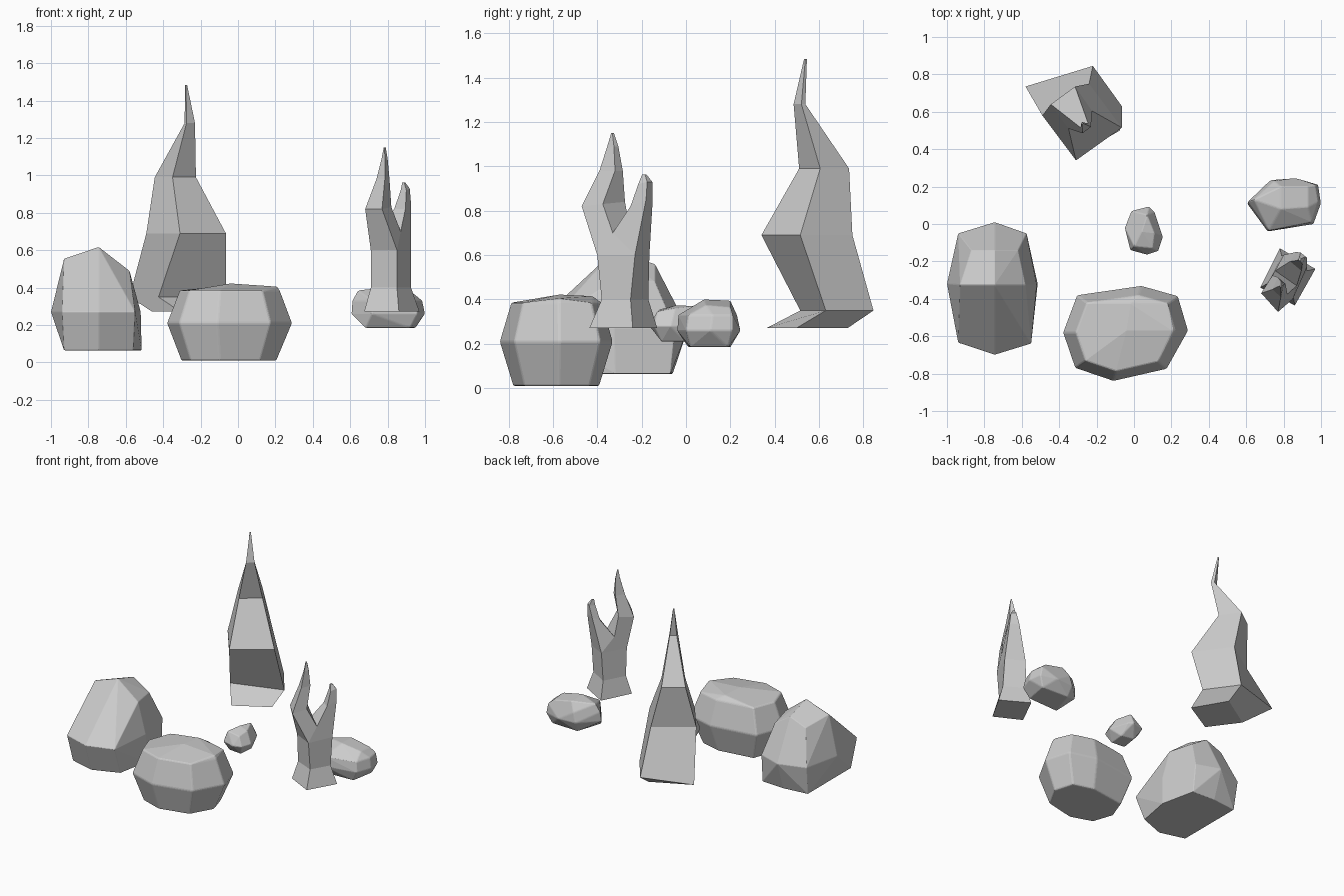
import bpy, bmesh
from math import radians


def finish(name, bm, bevel=0):
    bmesh.ops.remove_doubles(bm, verts=bm.verts, dist=0.0005)
    bmesh.ops.recalc_face_normals(bm, faces=bm.faces)
    me = bpy.data.meshes.new(name)
    bm.to_mesh(me)
    bm.free()
    ob = bpy.data.objects.new(name, me)
    bpy.context.collection.objects.link(ob)
    if bevel:
        mod = ob.modifiers.new("worn_edges", 'BEVEL')
        mod.width, mod.segments, mod.limit_method = bevel, 2, 'ANGLE'
        mod.angle_limit = radians(15)
    return ob


def rock(name, layers, extra=(), bevel=0.008):
    """Convex boulder from (z, outline) layers plus single high points."""
    bm = bmesh.new()
    for z, outline in layers:
        for x, y in outline:
            bm.verts.new((x, y, z))
    for p in extra:
        bm.verts.new(p)
    res = bmesh.ops.convex_hull(bm, input=bm.verts)
    loose = [v for v in bm.verts if not v.link_faces]
    bmesh.ops.delete(bm, geom=loose, context='VERTS')
    bmesh.ops.dissolve_limit(bm, angle_limit=radians(6), verts=bm.verts, edges=bm.edges)
    return finish(name, bm, bevel)


def face(bm, pts):
    bm.faces.new([bm.verts.new(p) for p in pts])


def loft(bm, rings, bottom=True, top=True):
    """Four-sided skin through consecutive rings of 3D points."""
    for a, b in zip(rings, rings[1:]):
        for i in range(4):
            j = (i + 1) % 4
            face(bm, (a[i], a[j], b[j], b[i]))
    if bottom:
        face(bm, rings[0])
    if top:
        face(bm, rings[-1])


def ring(z, *pts):
    return [(x, y, z) for x, y in pts]


# Front boulder
mid = [(.04, -.33), (.235, -.385), (.29, -.57), (.175, -.775),
       (-.11, -.84), (-.315, -.77), (-.38, -.58), (-.305, -.38)]


def shrink(pts, cx, cy, s):
    return [(cx + (x - cx) * s, cy + (y - cy) * s) for x, y in pts]


rock("front_boulder", [(.01, shrink(mid, -.06, -.585, .76)), (.21, mid),
                       (.385, shrink(mid, -.04, -.58, .8))],
     [(-.04, -.57, .422), (.21, -.57, .405), (-.02, -.42, .415)])

# Left boulder, with a ridge and a sloping front
rock("left_boulder", [
    (.065, [(-.93, -.58), (-.745, -.63), (-.56, -.56), (-.515, -.32),
            (-.57, -.07), (-.745, -.06), (-.93, -.08)]),
    (.27, [(-.745, .01), (-.575, -.05), (-.52, -.325), (-.55, -.64),
           (-.745, -.70), (-.94, -.635), (-1, -.32), (-.94, -.05)])],
    [(-.93, -.325, .555), (-.745, -.325, .618), (-.58, -.325, .49),
     (-.745, -.14, .56), (-.87, -.14, .51), (-.62, -.14, .48)], .004)

# Right boulder
rock("right_boulder", [
    (.185, [(.68, .01), (.92, .02), (.95, .19), (.74, .2)]),
    (.26, [(.605, .11), (.715, -.04), (.96, 0), (1, .11), (.985, .21), (.865, .245), (.73, .235)]),
    (.33, [(.61, .12), (.72, -.035), (.95, .01), (.985, .12), (.97, .21), (.75, .23)])],
    [(.64, .13, .385), (.785, .08, .4), (.93, .09, .375), (.93, .2, .365), (.785, .2, .395)], .006)

# Small pebble
rock("pebble", [
    (.21, [(0, -.1), (.1, -.11), (.11, .0), (.02, .02)]),
    (.28, [(-.015, .07), (.08, .095), (.11, .065), (.155, -.07), (.13, -.145),
           (.07, -.165), (-.02, -.14), (-.05, -.02)])],
    [(.07, .05, .37), (.04, -.04, .375), (.11, -.05, .36), (.0, -.12, .355), (.1, -.13, .345)], .005)

# Tall bent spike: rings run left, front, right, back
bm = bmesh.new()
loft(bm, [
    ring(.272, (-.46, .57), (-.31, .365), (-.075, .5), (-.21, .73)),
    ring(.35, (-.58, .735), (-.425, .515), (-.065, .63), (-.22, .845)),
    ring(.69, (-.49, .58), (-.31, .34), (-.065, .515), (-.24, .75)),
    ring(.99, (-.445, .64), (-.35, .51), (-.225, .605), (-.315, .735)),
    ring(1.28, (-.285, .515), (-.275, .485), (-.23, .52), (-.245, .538)),
    ring(1.483, (-.284, .538), (-.278, .532), (-.272, .538), (-.278, .545))])
finish("tall_spike", bm)

# Split stump: trunk, then two prongs sharing a notch
bm = bmesh.new()
neck = ring(.6, (.71, -.33), (.85, -.40), (.925, -.23), (.80, -.165))
loft(bm, [ring(.272, (.675, -.34), (.86, -.435), (.97, -.24), (.78, -.13)),
          ring(.4, (.71, -.32), (.85, -.38), (.925, -.25), (.79, -.17)), neck], top=False)
n_front, n_back = (.87, -.33, .7), (.755, -.25, .7)
face(bm, (neck[1], neck[2], n_front))
face(bm, (neck[3], neck[0], n_back))
loft(bm, [[neck[0], neck[1], n_front, n_back],
          [(.68, -.37, .82), (.77, -.47, .82), (.82, -.375, .83), (.74, -.275, .84)],
          ring(.98, (.74, -.35), (.785, -.39), (.81, -.32), (.77, -.285)),
          ring(1.09, (.768, -.335), (.785, -.355), (.80, -.325), (.785, -.305)),
          ring(1.15, (.779, -.332), (.784, -.337), (.79, -.332), (.785, -.325))], bottom=False)
loft(bm, [[neck[2], neck[3], n_back, n_front],
          [(.925, -.18, .85), (.865, -.15, .85), (.835, -.20, .82), (.895, -.25, .82)],
          [(.918, -.175, .93), (.89, -.152, .93), (.87, -.195, .92), (.90, -.215, .92)],
          ring(.963, (.893, -.185), (.885, -.178), (.878, -.192), (.888, -.198))], bottom=False)
finish("split_stump", bm)
